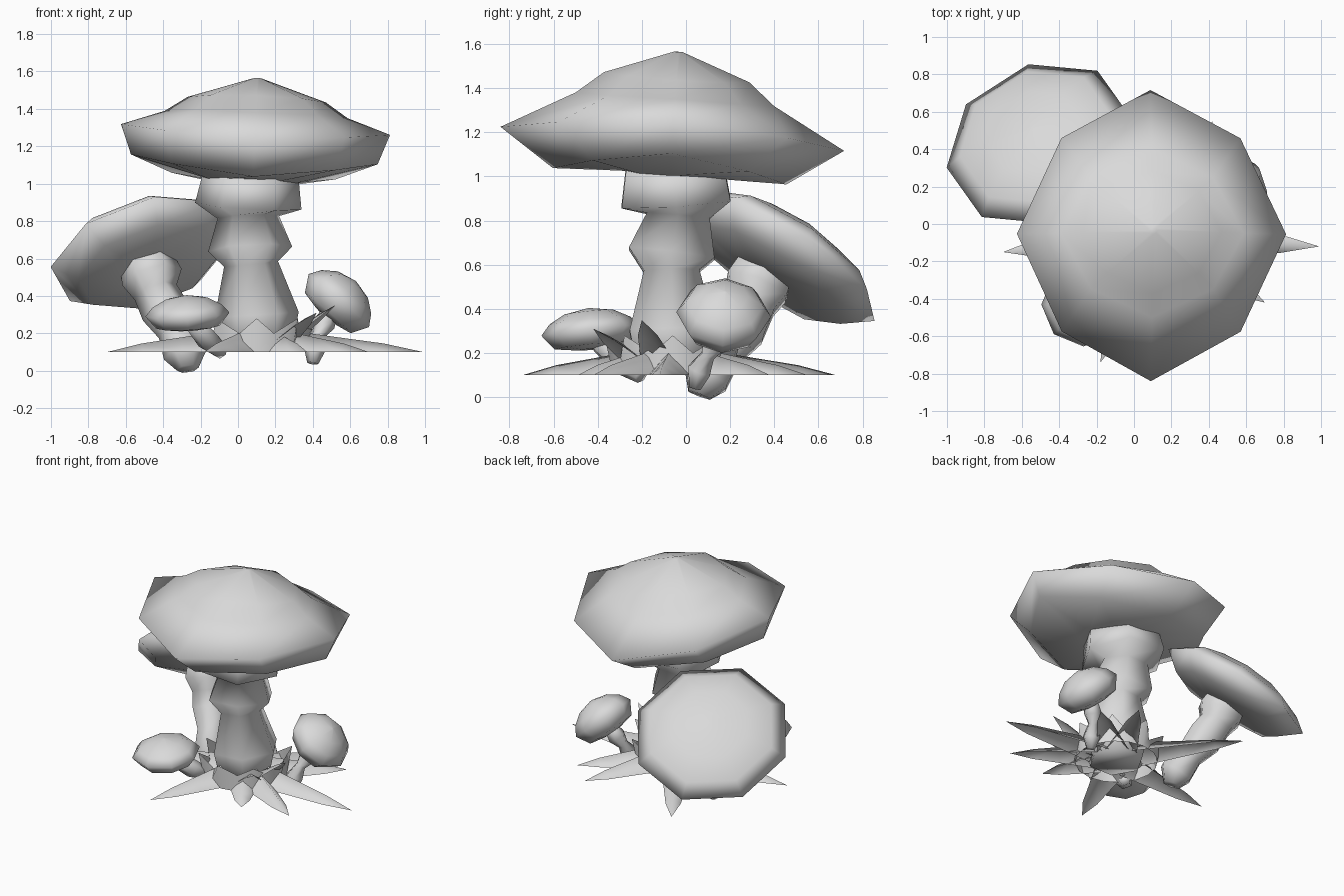
import bpy
from math import cos, sin, tau
from mathutils import Vector

old = bpy.data.objects.get("Cube")
if old:
    bpy.data.objects.remove(old, do_unlink=True)

grey = bpy.data.materials.new("pale_grey")
grey.use_nodes = True
grey.diffuse_color = (0.7, 0.7, 0.7, 1)
grey.node_tree.nodes["Principled BSDF"].inputs["Base Color"].default_value = (0.7, 0.7, 0.7, 1)


def add_mesh(name, verts, faces):
    mesh = bpy.data.meshes.new(name)
    mesh.from_pydata([tuple(v) for v in verts], [], faces)
    mesh.materials.append(grey)
    mesh.polygons.foreach_set("use_smooth", [True] * len(mesh.polygons))
    obj = bpy.data.objects.new(name, mesh)
    bpy.context.collection.objects.link(obj)
    return obj


def loft(name, rings, closed=True):
    """Skin equal-sized rings, listed bottom to top, and optionally close both ends."""
    n = len(rings[0])
    verts = [v for ring in rings for v in ring]
    faces = []
    for k in range(len(rings) - 1):
        for i in range(n):
            j = (i + 1) % n
            faces.append((k * n + i, k * n + j, (k + 1) * n + j, (k + 1) * n + i))
    if closed:
        last = len(verts) - n
        faces += [tuple(reversed(range(n))), tuple(range(last, last + n))]
    return add_mesh(name, verts, faces)


def cap(name, centre, normal, profile, scale=1, depth=1, phase=0, corner=1, sides=8):
    """Profile rows: x radius, y radius, height, saddle lift."""
    turn = Vector((0, 0, 1)).rotation_difference(Vector(normal))
    rings = []
    for rx, ry, h, lift in profile:
        ring = []
        for i in range(sides):
            a = tau * i / sides + phase
            r = corner if i % 2 else 1
            p = Vector((r * rx * cos(a), r * ry * sin(a), h * depth + lift * cos(2 * a)))
            ring.append(Vector(centre) + turn @ (p * scale))
        rings.append(ring)
    return loft(name, rings)


def stem(name, path, sides=6):
    """Path rows: x, y, z, radius; each ring lies across the path."""
    pts = [Vector(p[:3]) for p in path]
    rings = []
    for k, p in enumerate(pts):
        along = pts[min(k + 1, len(pts) - 1)] - pts[max(k - 1, 0)]
        turn = Vector((0, 0, 1)).rotation_difference(along)
        r = path[k][3]
        rings.append([p + turn @ Vector((r * cos(tau * i / sides), r * sin(tau * i / sides), 0))
                      for i in range(sides)])
    return loft(name, rings)


ROOT = Vector((0.1, -0.06, 0.1))


def blade(name, tip, width, ridge):
    """Pointed leaf folded along a raised ridge, running from the root to its tip."""
    tip = Vector(tip)
    flat = Vector((tip.x - ROOT.x, tip.y - ROOT.y, 0)).normalized()
    side = Vector((-flat.y, flat.x, 0))
    start = ROOT + flat * 0.14
    verts = []
    for t, w, up in ((0, 1, 1), (0.4, 0.7, 0.65), (0.72, 0.47, 0.38)):
        p = start.lerp(tip, t)
        verts += [p + side * width * w, p + Vector((0, 0, ridge * up)), p - side * width * w]
    verts.append(tip)
    faces = []
    for k in (0, 3):
        for i in (0, 1):
            faces.append((k + i, k + i + 3, k + i + 4, k + i + 1))
    faces += [(6, 9, 7), (7, 9, 8)]
    return add_mesh(name, verts, faces)


# Large mushroom
cap("large_cap", (0.09, -0.06, 1.2), (0.04, 0.07, 1), [
    (0.22, 0.22, -0.19, 0),
    (0.66, 0.53, -0.135, 0.065),
    (0.72, 0.78, 0.03, 0.06),
    (0.49, 0.45, 0.16, 0.01),
    (0.37, 0.33, 0.25, 0),
    (0.02, 0.02, 0.365, 0)], corner=0.94)
stem("large_stem", [
    (0.1, -0.06, 0.1, 0.18), (0.1, -0.06, 0.3, 0.225),
    (0.07, -0.065, 0.57, 0.145), (0.065, -0.065, 0.65, 0.225),
    (0.055, -0.035, 0.82, 0.165), (0.055, -0.045, 0.88, 0.285),
    (0.07, -0.05, 1.05, 0.255)])

# Smaller caps share one profile
small_profile = [
    (0.3, 0.3, -0.28, 0), (0.76, 0.76, -0.22, 0), (1, 1, 0.04, 0),
    (0.82, 0.82, 0.22, 0), (0.5, 0.5, 0.37, 0), (0.03, 0.03, 0.44, 0)]
cap("leaning_cap", (-0.5, 0.42, 0.625), (-0.33, 0.64, 1), small_profile, 0.52, 0.76, phase=0.2)
stem("leaning_stem", [
    (-0.27, 0.06, 0.01, 0.06), (-0.28, 0.09, 0.09, 0.12),
    (-0.33, 0.17, 0.21, 0.1), (-0.39, 0.25, 0.32, 0.13),
    (-0.44, 0.3, 0.42, 0.12), (-0.46, 0.32, 0.5, 0.165),
    (-0.5, 0.38, 0.62, 0.14)])

cap("low_cap", (-0.27, -0.43, 0.29), (-0.05, -0.1, 1), small_profile, 0.225, 1.15)
stem("low_stem", [
    (-0.09, -0.2, 0.1, 0.04), (-0.16, -0.29, 0.16, 0.06),
    (-0.24, -0.4, 0.26, 0.05)])

cap("side_cap", (0.53, 0.17, 0.365), (0.66, 0.05, 0.75), small_profile, 0.215, 1.6)
stem("side_stem", [
    (0.4, 0.04, 0.04, 0.03), (0.41, 0.06, 0.12, 0.06),
    (0.43, 0.1, 0.19, 0.035), (0.46, 0.13, 0.25, 0.06),
    (0.5, 0.16, 0.33, 0.04)])

# Long leaves lying on the ground
ground_tips = [
    (0.99, -0.12), (0.7, -0.42), (0.37, -0.49), (-0.18, -0.74),
    (-0.7, -0.15), (-0.36, 0.68), (0.42, 0.55), (0.6, 0.38)]
for i, (x, y) in enumerate(ground_tips):
    blade(f"ground_leaf_{i + 1}", (x, y, 0.1), 0.105, 0.12)

# Jagged crown of short leaves round the foot of the large stem
foot, crown = [], []
for i in range(16):
    a = tau * i / 16
    out = Vector((cos(a), sin(a), 0))
    point = i % 2 == 0
    foot.append(ROOT + out * 0.27)
    crown.append(ROOT + out * (0.31 if point else 0.24) + Vector((0, 0, 0.18 if point else 0.1)))
loft("leaf_crown", [foot, crown], closed=False)

# Taller leaves beside the crown
for i, tip in enumerate([(0.52, -0.2, 0.35), (0.42, -0.42, 0.31)]):
    blade(f"upright_leaf_{i + 1}", tip, 0.1, 0.07)
